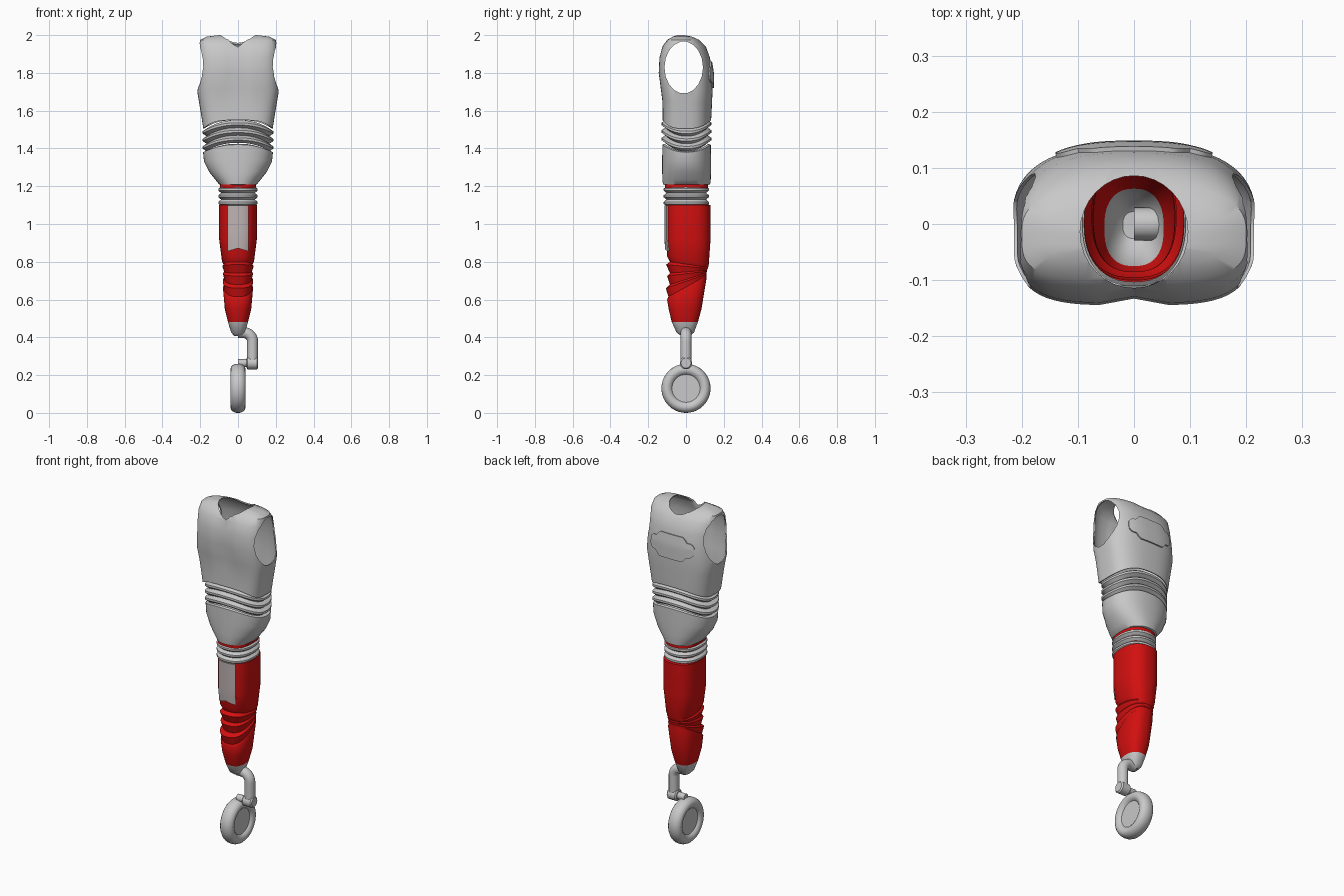
import bpy, bmesh, math
from mathutils import Vector
from mathutils.bvhtree import BVHTree

if "Cube" in bpy.data.objects:
    bpy.data.objects.remove(bpy.data.objects["Cube"])


def material(name, rgb):
    m = bpy.data.materials.new(name)
    m.diffuse_color = (*rgb, 1)
    m.use_nodes = True
    m.node_tree.nodes["Principled BSDF"].inputs["Base Color"].default_value = m.diffuse_color
    return m


GREY = material("light grey", (0.58, 0.58, 0.58))
RED = material("red", (0.65, 0.005, 0.005))
PANEL = material("warm grey", (0.52, 0.45, 0.45))


def add(name, bm, *mats):
    me = bpy.data.meshes.new(name)
    bm.to_mesh(me)
    bm.free()
    ob = bpy.data.objects.new(name, me)
    bpy.context.collection.objects.link(ob)
    for m in mats:
        me.materials.append(m)
    return ob


def apply(ob):
    """Bake the modifiers into the mesh."""
    dg = bpy.context.evaluated_depsgraph_get()
    me = bpy.data.meshes.new_from_object(ob.evaluated_get(dg))
    ob.modifiers.clear()
    ob.data = me


def loft(rings, n_front=2.3, n_back=2.3, seg=48, top=False, bottom=False):
    """Rings from top to bottom: z front, z back, half width, y front, y back, wave."""
    bm = bmesh.new()
    rows = []
    for zf, zb, a, yf, yb, wave in rings:
        row = []
        for i in range(seg):
            t = 2 * math.pi * i / seg
            c, s = math.cos(t), math.sin(t)
            e = 2 / (n_front if s < 0 else n_back)
            v = math.copysign(abs(s) ** e, s)
            x = a * math.copysign(abs(c) ** e, c)
            y = (yf + yb) / 2 + (yb - yf) / 2 * v
            z = zf + (zb - zf) * (v + 1) / 2 + wave * s * s
            row.append(bm.verts.new((x, y, z)))
        rows.append(row)
    for u, l in zip(rows, rows[1:]):
        for i in range(seg):
            j = (i + 1) % seg
            bm.faces.new((u[i], l[i], l[j], u[j]))
    if top:
        bm.faces.new(rows[0])
    if bottom:
        bm.faces.new(rows[-1][::-1])
    return bm


def ribs(name, tips, half, a, yf, yb, depth, wave):
    """Stack of bulging rings."""
    rings = []
    for z in tips:
        for dz, d in ((half, depth), (half * .3, 0), (-half * .3, 0), (-half, depth)):
            rings.append((z + dz, z + dz, a - d, yf + d, yb - d, wave))
    return add(name, loft(rings), GREY)


def lathe_x(name, profile, centre, seg=40):
    """Profile of (x, radius) turned about the x axis."""
    bm = bmesh.new()
    vs = [bm.verts.new((x, 0, r)) for x, r in profile]
    es = [bm.edges.new(p) for p in zip(vs, vs[1:])]
    bmesh.ops.spin(bm, geom=vs + es, cent=(0, 0, 0), axis=(1, 0, 0),
                   angle=2 * math.pi, steps=seg)
    bmesh.ops.remove_doubles(bm, verts=bm.verts, dist=1e-5)
    bmesh.ops.recalc_face_normals(bm, faces=bm.faces)
    bmesh.ops.translate(bm, verts=bm.verts, vec=centre)
    return add(name, bm, GREY)


def cutter(centre, axis, r1, r2, depth, seg):
    """Elliptical cylinder used for openings."""
    bm = bmesh.new()
    bmesh.ops.create_cone(bm, cap_ends=True, segments=seg, radius1=1, radius2=1, depth=depth)
    for v in bm.verts:
        x, y, z = v.co
        v.co = Vector((z, y * r1, x * r2) if axis == "x" else (x * r1, y * r2, z))
    bmesh.ops.translate(bm, verts=bm.verts, vec=centre)
    bmesh.ops.recalc_face_normals(bm, faces=bm.faces)
    ob = add("opening_cutter", bm)
    ob.hide_render = True
    return ob


def plate(name, target, mat, half, low, high, side, lift, cols=28, rows=8):
    """Raised plate laid over the front (side=-1) or back (side=1) of a part."""
    src = bmesh.new()
    src.from_mesh(target.data)
    tree = BVHTree.FromBMesh(src)
    bm = bmesh.new()
    grid = []
    for i in range(cols + 1):
        x = half * (2 * i / cols - 1)
        col = []
        for j in range(rows + 1):
            z = low(x) + (high(x) - low(x)) * j / rows
            hit = tree.ray_cast(Vector((x, side, z)), Vector((0, -side, 0)))[0]
            col.append(bm.verts.new((x, hit.y + side * lift, z)))
        grid.append(col)
    for p, q in zip(grid, grid[1:]):
        for j in range(rows):
            f = (p[j], q[j], q[j + 1], p[j + 1])
            bm.faces.new(f if side < 0 else f[::-1])
    src.free()
    ob = add(name, bm, mat)
    mod = ob.modifiers.new("thickness", "SOLIDIFY")
    mod.thickness, mod.offset = lift + 0.002, -1
    apply(ob)
    return ob


# torso shell with chest cleft
body = [(2.0, .10, -.05, .0, 0), (1.992, .165, -.07, .035, 0), (1.975, .2, -.10, .07, 0),
        (1.94, .207, -.125, .105, 0), (1.88, .208, -.141, .127, 0), (1.80, .212, -.145, .14, 0),
        (1.71, .217, -.133, .141, 0), (1.65, .207, -.125, .138, 0),
        (1.56, .192, -.124, .135, .02), (1.505, .184, -.124, .133, .045)]
bm = loft([(z, z, a, f, b, w) for z, a, f, b, w in body], 3.8, 2.6, 64, top=True)
for v in bm.verts:
    if v.co.y < 0 and 1.7 < v.co.z < 1.96:
        v.co.y += .012 * math.exp(-(v.co.x / .03) ** 2)
torso = add("torso", bm, GREY)
mod = torso.modifiers.new("thickness", "SOLIDIFY")
mod.thickness, mod.offset = .006, -1
# neck and arm openings
cuts = [cutter((0, -.014, 2), "z", .096, .1, .3, 32)]
cuts += [cutter((s * .31, -.012, 1.829), "x", .102, .138, .3, 18) for s in (-1, 1)]
for c in cuts:
    mod = torso.modifiers.new("opening", "BOOLEAN")
    mod.operation, mod.solver, mod.object = "DIFFERENCE", "EXACT", c
apply(torso)
for c in cuts:
    bpy.data.objects.remove(c)


# back plate with side ears
def ear(x):
    pts = [(0, .07), (.075, .07), (.1, .042), (.125, .04), (.141, .02)]
    for (x0, h0), (x1, h1) in zip(pts, pts[1:]):
        if abs(x) <= x1:
            return h0 + (h1 - h0) * (abs(x) - x0) / (x1 - x0)
    return .02


plate("back_plate", torso, GREY, .14, lambda x: 1.79 - ear(x), lambda x: 1.79 + ear(x), 1, .008)

# waist bellows and hip bowl
ribs("waist_bellows", (1.485, 1.445, 1.405), .02, .187, -.13, .135, .02, .045)
hip = [(1.385, .165, -.112, .118, .04), (1.38, .185, -.125, .131, .04), (1.33, .18, -.126, .132, .015),
       (1.275, .152, -.126, .132, 0), (1.235, .12, -.125, .131, 0), (1.21, .1, -.122, .128, 0),
       (1.207, .092, -.11, .115, 0)]
add("hip", loft([(z, z, a, f, b, w) for z, a, f, b, w in hip]), GREY)

# leg: thigh, knee folds fanning from the back, shin and grey end cup
leg = [(1.21, 1.21, .095, -.112, .117), (1.19, 1.19, .095, -.112, .117),
       (1.185, 1.185, .088, -.1, .105), (1.105, 1.105, .088, -.095, .105),
       (1.10, 1.10, .1, -.105, .13), (.92, .92, .1, -.105, .13), (.83, .78, .085, -.1, .12),
       (.80, .77, .075, -.085, .117), (.785, .765, .083, -.105, .116), (.74, .755, .073, -.085, .110),
       (.725, .75, .08, -.1, .111), (.68, .74, .072, -.085, .107), (.66, .735, .08, -.107, .11),
       (.615, .725, .074, -.093, .107), (.6, .715, .079, -.1, .109), (.55, .55, .07, -.092, .082),
       (.48, .48, .053, -.075, .063), (.425, .425, .036, -.05, .042), (.408, .408, .02, -.026, .022)]
bm = loft([r + (0,) for r in leg], 2.5, 2.4, bottom=True)
for f in bm.faces:
    f.material_index = int(f.calc_center_median().z < .48)
leg_part = add("leg", bm, RED, GREY)
ribs("leg_bellows", (1.182, 1.147, 1.112), .0175, .104, -.118, .121, .015, 0)
plate("thigh_panel", leg_part, PANEL, .055, lambda x: .872 - abs(x) * .3, lambda x: 1.098, -1, .009)

# wheel bracket: bent tube
path = [(0, .425), (.03, .425)]
path += [(.03 + .047 * math.sin(t * math.pi / 16), .378 + .047 * math.cos(t * math.pi / 16))
         for t in range(1, 9)]
path += [(.077, .262)]
cu = bpy.data.curves.new("bracket", "CURVE")
cu.dimensions, cu.bevel_depth, cu.bevel_resolution, cu.use_fill_caps = "3D", .029, 4, True
sp = cu.splines.new("POLY")
sp.points.add(len(path) - 1)
for p, (x, z) in zip(sp.points, path):
    p.co = (x, 0, z, 1)
tmp = bpy.data.objects.new("bracket_path", cu)
bpy.context.collection.objects.link(tmp)
me = bpy.data.meshes.new_from_object(tmp.evaluated_get(bpy.context.evaluated_depsgraph_get()))
bpy.data.objects.remove(tmp)
me.materials.clear()
me.materials.append(GREY)
bpy.context.collection.objects.link(bpy.data.objects.new("wheel_bracket", me))

# axle and its rounded knob
lathe_x("axle", [(0, 0), (0, .02), (.05, .02), (.05, 0)], (0, 0, .264), 20)
lathe_x("axle_knob", [(.045, 0), (.045, .026), (.051, .033), (.1, .033), (.107, .026), (.107, 0)],
        (0, 0, .264), 24)

# wheel: rounded tyre around a recessed disc
half = [(.024, 0), (.024, .074), (.03, .078), (.037, .088), (.04, .1), (.037, .113),
        (.027, .123), (.014, .129)]
lathe_x("wheel", half + [(0, .13)] + [(-x, r) for x, r in half[::-1]], (0, 0, .13))

# smooth shading with sharp creases
bpy.ops.object.select_all(action="SELECT")
bpy.context.view_layer.objects.active = torso
bpy.ops.object.shade_smooth_by_angle(angle=math.radians(35))
